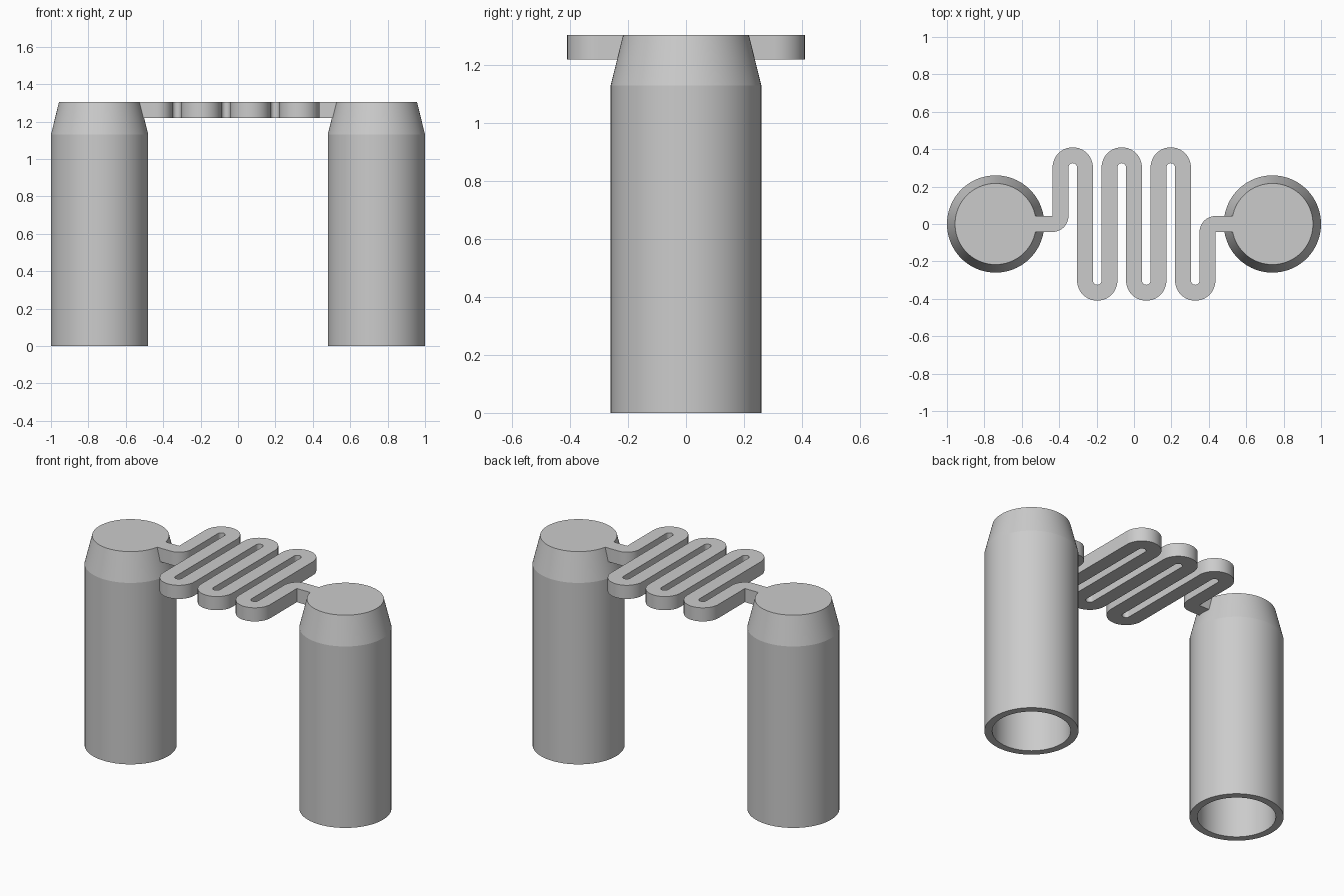
import bpy
import bmesh
import math

cube = bpy.data.objects.get("Cube")
if cube:
    bpy.data.objects.remove(cube)

HEIGHT, RADIUS, BORE = 1.305, 0.26, 0.217
SHOULDER, SPAN = 1.13, 0.74

grey = bpy.data.materials.new("plain_grey")
grey.use_nodes = True
colour = (0.6, 0.6, 0.6, 1)
grey.diffuse_color = colour
grey.node_tree.nodes["Principled BSDF"].inputs["Base Color"].default_value = colour


def finish(bm, name):
    bmesh.ops.remove_doubles(bm, verts=bm.verts, dist=1e-5)
    bmesh.ops.recalc_face_normals(bm, faces=bm.faces)
    mesh = bpy.data.meshes.new(name)
    bm.to_mesh(mesh)
    bm.free()
    mesh.materials.append(grey)
    obj = bpy.data.objects.new(name, mesh)
    bpy.context.collection.objects.link(obj)
    bpy.ops.object.select_all(action="DESELECT")
    obj.select_set(True)
    bpy.context.view_layer.objects.active = obj
    bpy.ops.object.shade_smooth_by_angle(angle=math.radians(12))
    return obj


def sleeve(name, x):
    # Revolved hollow tube, closed and tapered at the top, open at the bottom
    bm = bmesh.new()
    profile = [(0, HEIGHT), (BORE, HEIGHT), (RADIUS, SHOULDER), (RADIUS, 0),
               (BORE, 0), (BORE, SHOULDER), (0, SHOULDER)]
    verts = [bm.verts.new((r, 0, z)) for r, z in profile]
    edges = [bm.edges.new(pair) for pair in zip(verts, verts[1:])]
    bmesh.ops.spin(bm, geom=verts + edges, cent=(0, 0, 0), axis=(0, 0, 1),
                   angle=math.tau, steps=72)
    obj = finish(bm, name)
    obj.location.x = x


sleeve("right_sleeve", -SPAN)
sleeve("left_sleeve", SPAN)

# Serpentine link between the sleeves: centre line as (x, y, heading)
HALF, PITCH, REACH, BASE = 0.0425, 0.131, 0.302, 1.22
path = []


def arc(cx, cy, radius, start, sweep, steps):
    turn = math.copysign(math.pi / 2, sweep)
    for i in range(steps + 1):
        a = start + sweep * i / steps
        path.append((cx + radius * math.cos(a), cy + radius * math.sin(a), a + turn))


first = -3 * PITCH
path.append((-0.53, 0, 0))
arc(first - HALF, HALF, HALF, -math.pi / 2, math.pi / 2, 10)
for i in range(6):
    side = 1 if i % 2 == 0 else -1
    arc(first + (i + 0.5) * PITCH, side * REACH, PITCH / 2, math.pi, -side * math.pi, 20)
arc(-first + HALF, -HALF, HALF, math.pi, -math.pi / 2, 10)
path.append((0.53, 0, 0))

# Sweep a square section along the centre line
bm = bmesh.new()
rings = []
for x, y, a in path:
    nx, ny = -math.sin(a) * HALF, math.cos(a) * HALF
    rings.append([bm.verts.new((x + s * nx, y + s * ny, z))
                  for s, z in ((1, BASE), (1, HEIGHT), (-1, HEIGHT), (-1, BASE))])
for a, b in zip(rings, rings[1:]):
    for i in range(4):
        j = (i + 1) % 4
        bm.faces.new((a[i], a[j], b[j], b[i]))
bm.faces.new(rings[0])
bm.faces.new(rings[-1])
finish(bm, "serpentine_link")
